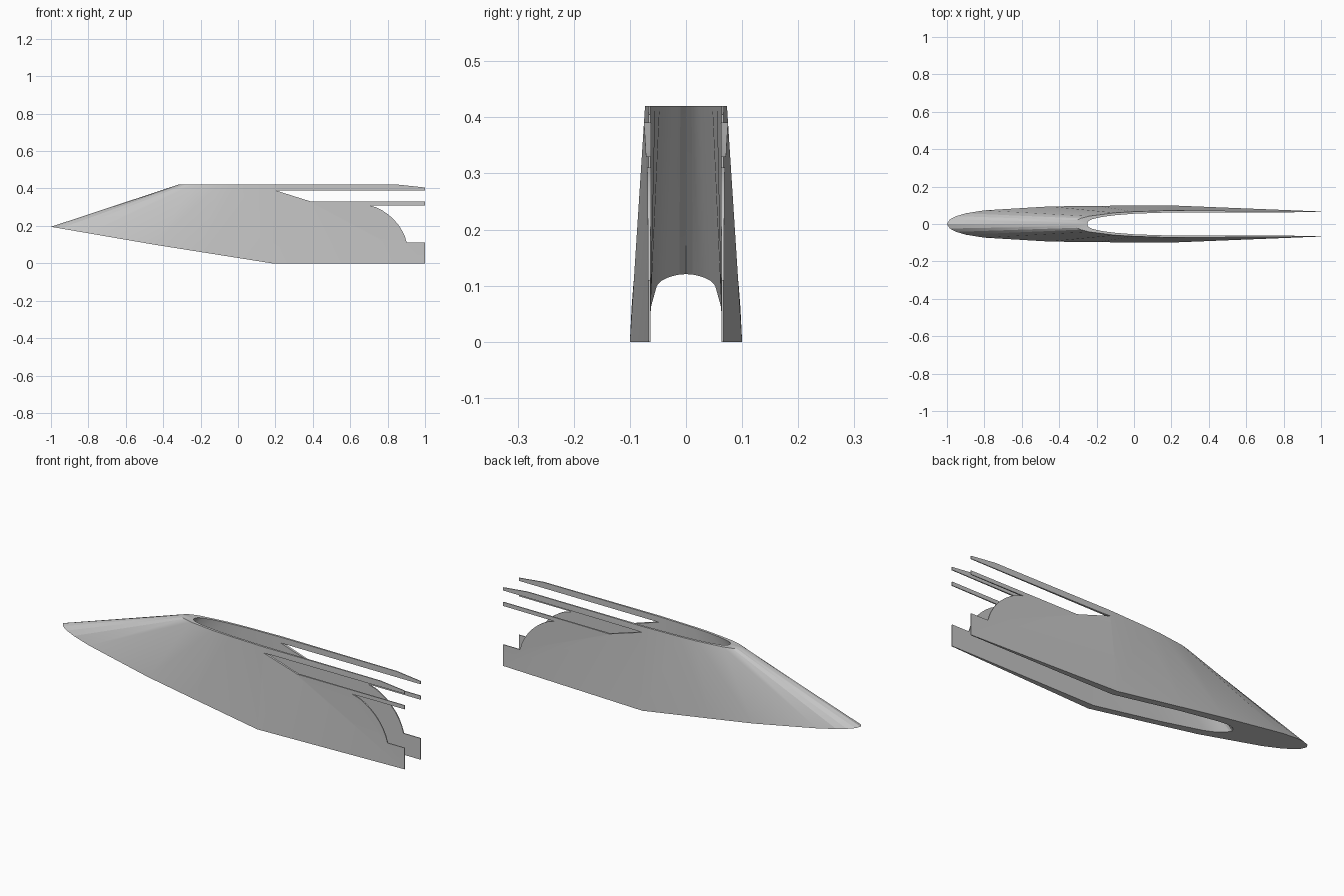
import bpy, bmesh, math

old = bpy.data.objects.get("Cube")
if old:
    bpy.data.objects.remove(old, do_unlink=True)

grey = bpy.data.materials.new("light grey")
grey.use_nodes = True
colour = (0.55, 0.55, 0.55, 1)
grey.diffuse_color = colour
grey.node_tree.nodes["Principled BSDF"].inputs["Base Color"].default_value = colour

TOP = 0.42
# Rim outlines from nose to tail: (x, half width)
outer_low = [(-1, 0), (-.985, .024), (-.95, .042), (-.9, .057), (-.8, .073),
             (-.45, .094), (-.2, .097), (.18, .1), (1, .067)]
outer_top = [(-.32, 0), (-.315, .012), (-.305, .02), (-.285, .03), (-.24, .042),
             (-.1, .06), (0, .066), (.2, .073), (1, .067)]
inner_low = [(-.57, 0), (-.565, .012), (-.55, .024), (-.53, .034), (-.5, .044),
             (-.45, .052), (-.2, .063), (.18, .064), (1, .063)]
inner_top = [(-.25, 0), (-.247, .01), (-.24, .018), (-.22, .027), (-.17, .038),
             (-.1, .047), (0, .055), (.2, .062), (1, .063)]


def keel(x):
    """Height of the underside at x."""
    if x < -.45:
        return .1 + (-.45 - x) * .095 / .55
    return max(0, .1 * (.18 - x) / .63)


def finish(bm, name):
    bmesh.ops.recalc_face_normals(bm, faces=bm.faces)
    mesh = bpy.data.meshes.new(name)
    bm.to_mesh(mesh)
    bm.free()
    mesh.materials.append(grey)
    obj = bpy.data.objects.new(name, mesh)
    bpy.context.collection.objects.link(obj)
    return obj


def make_hull():
    """Hollow bow: a four-cornered wall section swept round the nose."""
    bm = bmesh.new()
    sections = []
    count = len(outer_low)
    for i in range(1 - count, count):
        side, k = (-1 if i < 0 else 1), abs(i)
        ring = []
        for rim, high in ((outer_low, 0), (outer_top, 1), (inner_top, 1), (inner_low, 0)):
            x, y = rim[k]
            ring.append(bm.verts.new((x, side * y, TOP if high else keel(x))))
        sections.append(ring)
    for a, b in zip(sections, sections[1:]):
        for j in range(4):
            n = (j + 1) % 4
            bm.faces.new((a[j], a[n], b[n], b[j]))
    bm.faces.new(sections[0])
    bm.faces.new(sections[-1])
    bmesh.ops.triangulate(bm, faces=bm.faces)
    return finish(bm, "hull")


def make_cutter(name, outline):
    """Side outline (x, z) pushed right through the hull."""
    bm = bmesh.new()
    face = bm.faces.new([bm.verts.new((x, -.3, z)) for x, z in outline])
    pushed = bmesh.ops.extrude_face_region(bm, geom=[face])["geom"]
    moved = [v for v in pushed if isinstance(v, bmesh.types.BMVert)]
    bmesh.ops.translate(bm, verts=moved, vec=(0, .6, 0))
    obj = finish(bm, name)
    obj.hide_render = True
    return obj


hull = make_hull()

# Tail cuts leave two thin fins and a lower foot on each side
arc = [(.60 + .31 * math.cos(a), .05 + .279 * math.sin(a))
       for a in [math.radians(12.5 + 7.2 * s) for s in range(8)]]
cutters = [
    make_cutter("upper_slot", [(.2, .39), (.39, .33), (1.2, .33), (1.2, .39)]),
    make_cutter("lower_slot", [(1.2, .31), (.7, .31)] + arc[::-1] + [(1.2, arc[0][1])]),
    make_cutter("tip_bevel", [(.86, .42), (1.2, .384), (1.2, .6), (.86, .6)]),
]

bpy.ops.object.select_all(action='DESELECT')
bpy.context.view_layer.objects.active = hull
hull.select_set(True)
for cutter in cutters:
    mod = hull.modifiers.new(cutter.name, 'BOOLEAN')
    mod.operation = 'DIFFERENCE'
    mod.solver = 'EXACT'
    mod.object = cutter
    bpy.ops.object.modifier_apply(modifier=mod.name)
for cutter in cutters:
    bpy.data.objects.remove(cutter, do_unlink=True)

bpy.ops.object.shade_smooth_by_angle(angle=math.radians(30))
